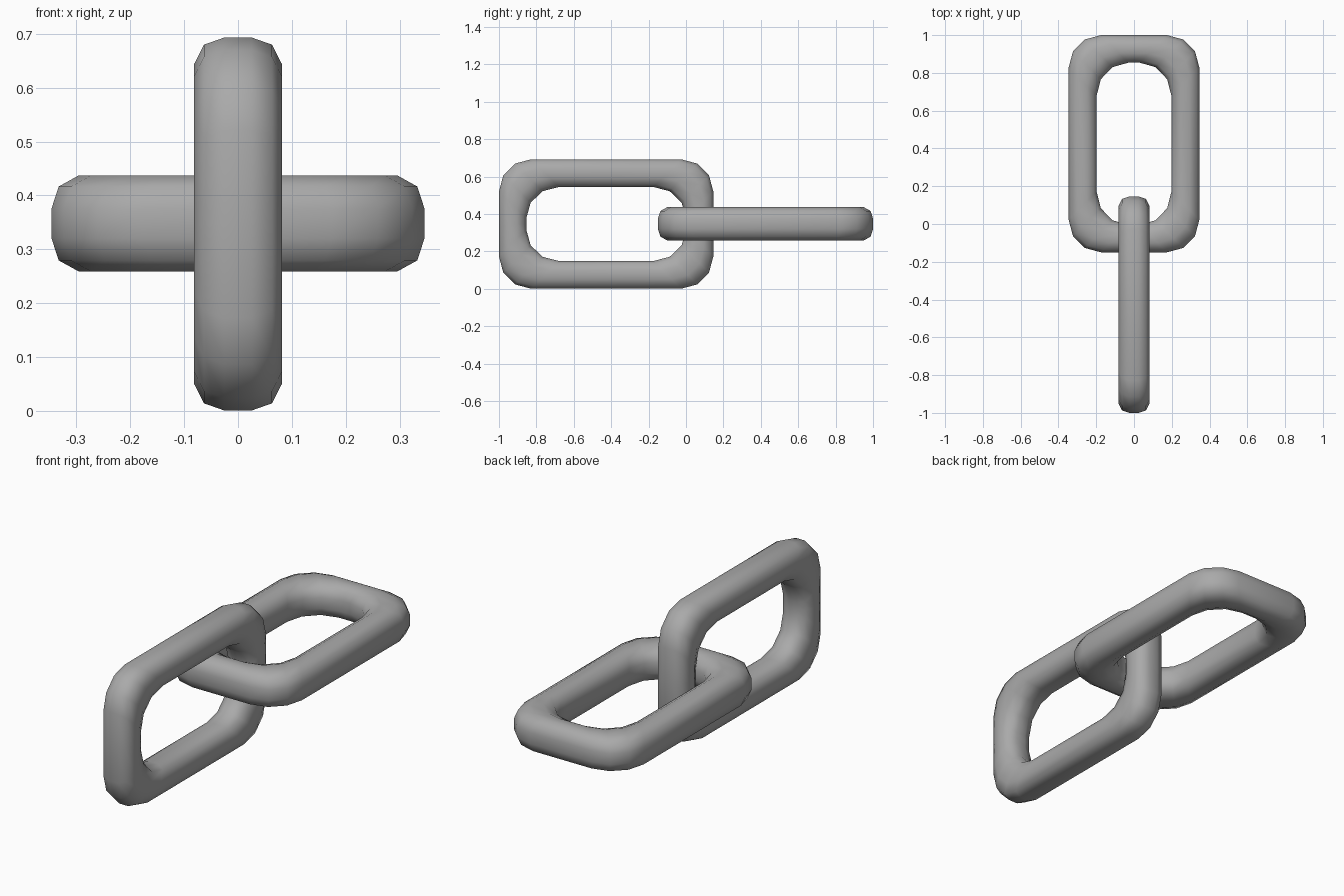
import bpy, bmesh
from math import sin, cos, pi
from mathutils import Matrix

cube = bpy.data.objects.get("Cube")
if cube:
    bpy.data.objects.remove(cube)

steel = bpy.data.materials.new("grey_steel")
steel.use_nodes = True
grey = (0.4, 0.4, 0.4, 1)
steel.diffuse_color = grey
steel.node_tree.nodes["Principled BSDF"].inputs["Base Color"].default_value = grey

HALF_WIDTH, BAR, STEPS = 0.346, 0.148, 3


def contour(half_w, half_l, rx, ry):
    """Closed rounded rectangle with a middle point on each short end."""
    arc = []
    for i in range(STEPS + 1):
        a = i * pi / 2 / STEPS
        arc.append((half_w - rx + rx * cos(a), half_l - ry + ry * sin(a)))
    end = arc + [(0, half_l)] + [(-x, y) for x, y in reversed(arc)]
    return end + [(-x, -y) for x, y in end]


def section(half_t):
    """Twelve-sided bar section: (0 outside to 1 inside, height)."""
    quarter = [(0, 0.31), (0.09, 0.77), (0.34, 1)]
    top = quarter + [(1 - t, h) for t, h in reversed(quarter)]
    ring = top + [(t, -h) for t, h in reversed(top)]
    return [(t, h * half_t) for t, h in ring]


def link(name, half_l, half_t, matrix):
    outer = contour(HALF_WIDTH, half_l, 0.172, 0.172)
    inner = contour(HALF_WIDTH - BAR, half_l - BAR + 0.002, 0.168, 0.175)
    bm = bmesh.new()
    rings = []
    for (ox, oy), (ix, iy) in zip(outer, inner):
        rings.append([bm.verts.new((ox + (ix - ox) * t, oy + (iy - oy) * t, h))
                      for t, h in section(half_t)])
    # Skin neighbouring sections into a closed loop
    for i, ring in enumerate(rings):
        after = rings[(i + 1) % len(rings)]
        for j in range(len(ring)):
            k = (j + 1) % len(ring)
            bm.faces.new((ring[j], ring[k], after[k], after[j])).smooth = True
    bm.transform(matrix)
    bmesh.ops.recalc_face_normals(bm, faces=bm.faces)
    mesh = bpy.data.meshes.new(name)
    bm.to_mesh(mesh)
    bm.free()
    mesh.materials.append(steel)
    bpy.context.collection.objects.link(bpy.data.objects.new(name, mesh))


# Upright front link and flat rear link, hooked through each other
link("upright_link", 0.573, 0.082,
     Matrix.Translation((0, -0.427, 0.347)) @ Matrix.Rotation(pi / 2, 4, "Y"))
link("flat_link", 0.575, 0.089, Matrix.Translation((0, 0.425, 0.348)))
